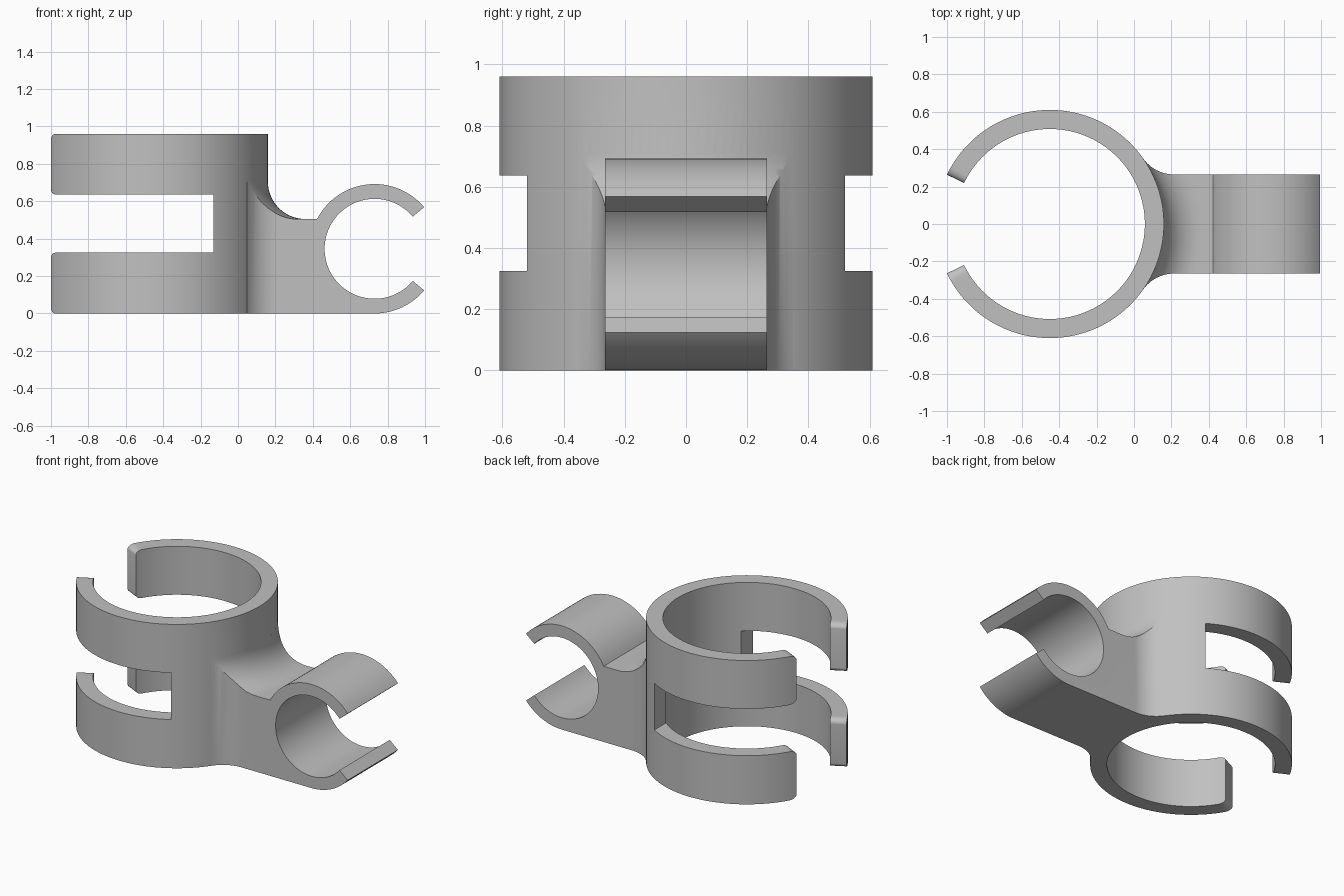
import bpy, bmesh
from math import sin, cos, asin, sqrt, radians, pi
from mathutils import Vector

cube = bpy.data.objects.get("Cube")
if cube:
    bpy.data.objects.remove(cube, do_unlink=True)

# Main dimensions
RING_X, R_OUT, R_IN, HEIGHT = -0.45, 0.61, 0.508, 0.96
CLIP_X, CLIP_Z, C_OUT, C_IN = 0.73, 0.346, 0.346, 0.267
ARM_Y, ARM_Z, FILLET = 0.265, 0.505, 0.2
SLOT_LOW, SLOT_HIGH, SLOT_X = 0.325, 0.637, -0.13
RING_END = radians(154.4)

grey = bpy.data.materials.new("plain_grey")
grey.use_nodes = True
colour = (0.53, 0.53, 0.53, 1)
grey.diffuse_color = colour
grey.node_tree.nodes["Principled BSDF"].inputs["Base Color"].default_value = colour


def finish(name, bm):
    bmesh.ops.recalc_face_normals(bm, faces=bm.faces)
    mesh = bpy.data.meshes.new(name)
    bm.to_mesh(mesh)
    bm.free()
    obj = bpy.data.objects.new(name, mesh)
    bpy.context.collection.objects.link(obj)
    mesh.materials.append(grey)
    return obj


def arc(cx, cy, r, a0, a1, n):
    angles = [radians(a0 + (a1 - a0) * i / n) for i in range(n + 1)]
    return [(cx + r * cos(a), cy + r * sin(a)) for a in angles]


def prism(name, points, start, depth):
    """Extrude a closed outline of 3D points along a vector."""
    bm = bmesh.new()
    face = bm.faces.new([bm.verts.new(Vector(p) + Vector(start)) for p in points])
    top = bmesh.ops.extrude_face_region(bm, geom=[face])["geom"]
    bmesh.ops.translate(bm, vec=depth, verts=[v for v in top if isinstance(v, bmesh.types.BMVert)])
    return finish(name, bm)


def loft(name, sections, closed=False):
    """Join matching cross-sections with quads, capping open ends."""
    bm = bmesh.new()
    rows = [[bm.verts.new(p) for p in s] for s in sections]
    pairs = list(zip(rows, rows[1:])) + ([(rows[-1], rows[0])] if closed else [])
    for a, b in pairs:
        for i in range(len(a)):
            j = (i + 1) % len(a)
            bm.faces.new((a[i], a[j], b[j], b[i]))
    if not closed:
        bm.faces.new(rows[0])
        bm.faces.new(rows[-1])
    return finish(name, bm)


def section(a, profile):
    return [(RING_X + r * cos(a), r * sin(a), z) for r, z in profile]


def boolean(obj, other, operation):
    mod = obj.modifiers.new(operation, "BOOLEAN")
    mod.operation, mod.solver, mod.object = operation, "EXACT", other
    bpy.context.view_layer.objects.active = obj
    bpy.ops.object.modifier_apply(modifier=mod.name)
    bpy.data.objects.remove(other, do_unlink=True)


# Rounded corners near the ring ends
ROUND_A, ROUND_Z, STEPS = 0.05 / R_OUT, 0.03, 6
end_steps = [RING_END - ROUND_A * (1 - sin(i / STEPS * pi / 2)) for i in range(STEPS + 1)]


def inset(a):
    t = max(0, (abs(a) - RING_END + ROUND_A) / ROUND_A)
    return ROUND_Z * (1 - sqrt(max(0, 1 - t * t)))


# Open main ring
span = RING_END - ROUND_A
angles = [-a for a in reversed(end_steps)]
angles += [-span + 2 * span * i / 110 for i in range(1, 110)] + end_steps
ring = loft("clamp_body", [section(a, [
    (R_IN, inset(a)), (R_OUT, inset(a)),
    (R_OUT, HEIGHT - inset(a)), (R_IN, HEIGHT - inset(a))]) for a in angles])

# Slot that splits the ring into upper and lower jaws
slot = prism("slot_cutter", [(-1.2, -1, 0), (SLOT_X, -1, 0), (SLOT_X, 1, 0), (-1.2, 1, 0)],
             (0, 0, SLOT_LOW), (0, 0, SLOT_HIGH - SLOT_LOW))
boolean(ring, slot, "DIFFERENCE")

# Rounding of the jaw corners beside the slot
for side in (1, -1):
    flare = []
    for a in end_steps + [RING_END + 0.05]:
        d = inset(min(a, RING_END))
        flare.append(section(side * a, [(0.4, SLOT_LOW - d), (0.7, SLOT_LOW - d),
                                        (0.7, SLOT_HIGH + d), (0.4, SLOT_HIGH + d)]))
    boolean(ring, loft("corner_cutter", flare), "DIFFERENCE")

# Arm with the small open clip, drawn from the side
meet = 180 - asin((ARM_Z - CLIP_Z) / C_OUT) * 180 / pi
side_outline = [(-0.3, 0)]
side_outline += arc(CLIP_X, CLIP_Z, C_OUT, 270, 320, 14)
side_outline += arc(CLIP_X, CLIP_Z, C_IN, 320, 40, 72)
side_outline += arc(CLIP_X, CLIP_Z, C_OUT, 40, meet, 32)
side_outline += [(0.36, ARM_Z), (0.36, 0.8), (-0.3, 0.8)]
arm = prism("arm", [(x, 0, z) for x, z in side_outline], (0, -0.6, 0), (0, 1.2, 0))

# Plan outline of the arm, with fillets into the ring
fx = sqrt((R_OUT + FILLET) ** 2 - (ARM_Y + FILLET) ** 2)
touch = 180 + asin((ARM_Y + FILLET) / (R_OUT + FILLET)) * 180 / pi
half = [(1.2, ARM_Y)] + arc(RING_X + fx, ARM_Y + FILLET, FILLET, 270, touch, 12)
half.append((-0.4, half[-1][1]))
plan = half + [(x, -y) for x, y in reversed(half)]
boolean(arm, prism("plan_cutter", [(x, y, 0) for x, y in plan], (0, 0, -0.2), (0, 0, 1.4)), "INTERSECT")

# Fillet swept round the ring above the arm
sweep = [(0.6, ARM_Z + FILLET), (0.6, 0.9), (0.86, 0.9), (0.86, ARM_Z)]
sweep += arc(R_OUT + FILLET, ARM_Z + FILLET, FILLET, 270, 180, 14)
boolean(arm, loft("fillet_cutter", [section(2 * pi * i / 128, sweep) for i in range(128)], True), "DIFFERENCE")

# Clear the bore, then join arm and ring
core = prism("bore_cutter", [(x, y, 0) for x, y in arc(RING_X, 0, 0.56, 0, 357, 119)],
             (0, 0, -0.2), (0, 0, 1.4))
boolean(arm, core, "DIFFERENCE")
boolean(ring, arm, "UNION")

# Smooth curved faces, keep edges crisp
for o in bpy.context.selected_objects:
    o.select_set(False)
ring.select_set(True)
bpy.context.view_layer.objects.active = ring
bpy.ops.object.shade_smooth_by_angle(angle=radians(30))
